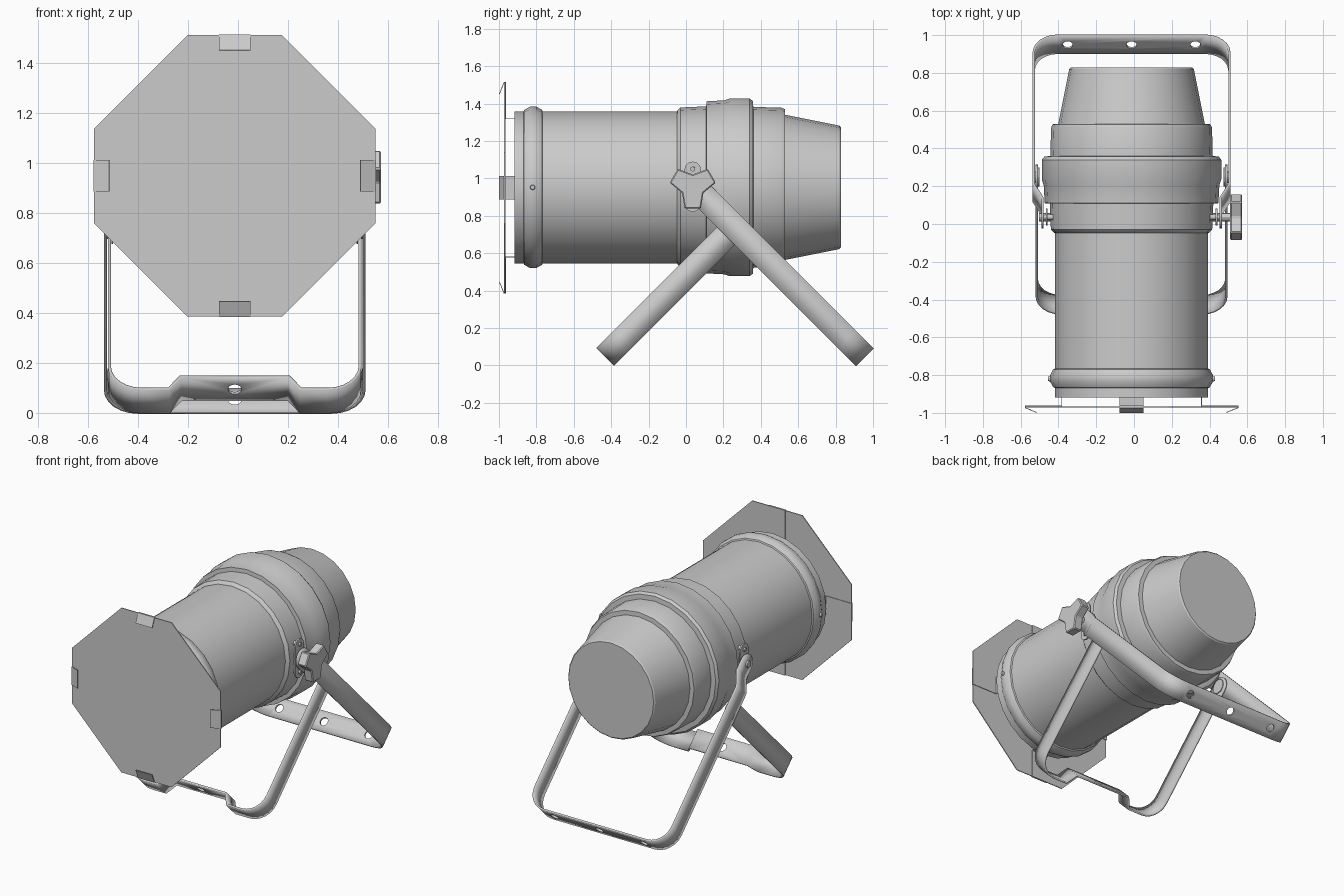
import bpy, bmesh, math
from mathutils import Vector, Matrix

if "Cube" in bpy.data.objects:
    bpy.data.objects.remove(bpy.data.objects["Cube"])

CX, CZ = -0.013, 0.952          # axis of the lamp body
PY, PZ = 0.036, 0.955           # tilt pivot
S = math.sqrt(0.5)


def finish(name, bm, smooth=True, recalc=True):
    if recalc:
        bmesh.ops.recalc_face_normals(bm, faces=bm.faces)
    me = bpy.data.meshes.new(name)
    bm.to_mesh(me)
    bm.free()
    ob = bpy.data.objects.new(name, me)
    bpy.context.collection.objects.link(ob)
    if smooth:
        bpy.ops.object.select_all(action='DESELECT')
        ob.select_set(True)
        bpy.context.view_layer.objects.active = ob
        bpy.ops.object.shade_smooth_by_angle(angle=math.radians(30))
    return ob


def lathe(name, profile, n=24):
    """Revolve (y, r) points about the lamp axis and cap both ends."""
    bm = bmesh.new()
    rings = [[bm.verts.new((CX + r * math.cos(2 * math.pi * i / n), y,
                            CZ + r * math.sin(2 * math.pi * i / n)))
              for i in range(n)] for y, r in profile]
    for a, b in zip(rings, rings[1:]):
        for i in range(n):
            j = (i + 1) % n
            bm.faces.new((a[i], a[j], b[j], b[i]))
    bm.faces.new(rings[0])
    bm.faces.new(rings[-1])
    return finish(name, bm)


def prism_x(name, outline, x0, x1, inset=1.0, smooth=False, center=(PY, PZ)):
    """Extrude a (y, z) outline along x; the far end may be scaled."""
    bm = bmesh.new()
    cy, cz = center
    a = [bm.verts.new((CX + x0, cy + y, cz + z)) for y, z in outline]
    b = [bm.verts.new((CX + x1, cy + y * inset, cz + z * inset)) for y, z in outline]
    n = len(a)
    bm.faces.new(a)
    bm.faces.new(b)
    for i in range(n):
        bm.faces.new((a[i], a[(i + 1) % n], b[(i + 1) % n], b[i]))
    return finish(name, bm, smooth)


def circle(r, n=12):
    return [(r * math.cos(2 * math.pi * i / n), r * math.sin(2 * math.pi * i / n)) for i in range(n)]


def strip(name, pairs, thick, smooth=True):
    """Sheet metal strip from left/right edge point pairs."""
    bm = bmesh.new()
    vs = [(bm.verts.new(a), bm.verts.new(b)) for a, b in pairs]
    for p, q in zip(vs, vs[1:]):
        bm.faces.new((p[0], q[0], q[1], p[1]))
    ob = finish(name, bm, smooth, recalc=False)
    m = ob.modifiers.new("thickness", 'SOLIDIFY')
    m.thickness, m.offset = thick, 0
    m.use_even_offset = True
    return ob


def yoke(name, half, pivot, dy, holes, hole_t):
    """U-shaped bracket: half path of (x, t, half width), t runs down at 45 degrees."""
    path = half + [(-x, t, h) for x, t, h in reversed(half)]
    d, w = Vector((0, dy * S, -S)), Vector((0, S, dy * S))
    base = Vector((CX, *pivot))
    pairs = []
    for x, t, h in path:
        p = base + Vector((x, 0, 0)) + d * t
        pairs.append((p + w * h, p - w * h))
    ob = strip(name, pairs, 0.012)
    # bolt holes through the base
    bm = bmesh.new()
    for x in holes:
        rot = d.to_track_quat('Z', 'Y').to_matrix().to_4x4()
        bmesh.ops.create_cone(bm, cap_ends=True, segments=16, radius1=0.027, radius2=0.027, depth=0.1,
                              matrix=Matrix.Translation(base + Vector((x, 0, 0)) + d * hole_t) @ rot)
    cutter = finish(name + "_hole_cutter", bm, False)
    cutter.hide_render = True
    cutter.hide_set(True)
    cutter.display_type = 'WIRE'
    b = ob.modifiers.new("holes", 'BOOLEAN')
    b.object, b.operation, b.solver = cutter, 'DIFFERENCE', 'EXACT'
    return ob


HW = 0.067


def round_end(x):
    return [(x, -HW * math.cos(a), HW * math.sin(a)) for a in (0.15, 0.5, 0.9, 1.25, math.pi / 2)]


def corner(x, L, r=0.13, n=6):
    return [(x - r + r * math.cos(a), L - r + r * math.sin(a), HW)
            for a in (math.pi / 2 * i / n for i in range(n + 1))]


# lamp housing
lathe("housing", [
    (-0.60, 0.37), (-0.915, 0.395), (-0.918, 0.406), (-0.868, 0.406), (-0.865, 0.414),
    (-0.835, 0.431), (-0.80, 0.431), (-0.77, 0.415), (-0.766, 0.406), (-0.048, 0.406),
    (-0.045, 0.412), (-0.03, 0.427), (0.108, 0.433), (0.11, 0.46), (0.205, 0.465),
    (0.235, 0.475), (0.34, 0.475), (0.357, 0.462), (0.36, 0.43), (0.51, 0.426),
    (0.528, 0.418), (0.53, 0.388), (0.82, 0.33), (0.828, 0.322)])

# octagonal filter sheet
R, F = 0.5625, 0.19
octo = [(F, R), (R, F), (R, -F), (F, -R), (-F, -R), (-R, -F), (-R, F), (-F, R)]
bm = bmesh.new()
f = bm.faces.new([bm.verts.new((CX + x, -0.972, CZ - 0.003 + z)) for x, z in octo])
ext = bmesh.ops.extrude_face_region(bm, geom=[f])
bmesh.ops.translate(bm, vec=(0, 0.006, 0), verts=[v for v in ext["geom"] if isinstance(v, bmesh.types.BMVert)])
finish("filter_sheet", bm, False)

# four clips: body to sheet, out along it, folded over its edge
for k in range(4):
    a = k * math.pi / 2
    u = Vector((math.cos(a), 0, math.sin(a)))
    v = Vector((-math.sin(a), 0, math.cos(a))) * 0.0625
    o = Vector((CX, 0, CZ - 0.003))
    pairs = []
    for r, y in [(0.37, -0.89), (0.37, -0.964), (0.563, -0.964), (0.563, -0.973), (0.502, -0.998)]:
        p = o + u * r + Vector((0, y, 0))
        pairs.append((p + v, p - v))
    strip("filter_clip", pairs, 0.004, False)

# rear yoke with three holes, front yoke with a stepped base
L = 1.284
yoke("rear_yoke", round_end(0.472) + [(0.472, 0.07, HW), (0.518, 0.17, HW)] + corner(0.518, L),
     (0.044, 0.956), 1, (-0.338, 0, 0.338), L)
L = 0.956
yoke("front_yoke", round_end(0.502) + corner(0.502, L) + [(0.264, L, HW), (0.217, L - 0.07, HW)],
     (0.248, 0.725), -1, (0,), L - 0.07)

# side hardware, both sides
stadium = []
for i in range(7):
    a = math.pi * i / 6
    stadium.append((0.045 * math.cos(a), 0.09 + 0.045 * math.sin(a)))
stadium += [(-y, -z) for y, z in stadium]
for s in (1, -1):
    prism_x("pivot_plate", stadium, s * 0.444, s * 0.454)
    for dz in (-0.095, 0.095):
        prism_x("plate_screw", circle(0.016), s * 0.40, s * 0.465, 0.8, True, (PY, PZ + dz))
    prism_x("pivot_bolt", circle(0.022), s * 0.41, s * (0.53 if s > 0 else 0.49), 1, True)
    prism_x("yoke_rivet", circle(0.03), s * 0.49, s * 0.521, 1, True, (0.248, 0.725))
    prism_x("rivet_washer", circle(0.05), s * 0.488, s * 0.494, 1, True, (0.248, 0.725))
    prism_x("front_ring_screw", circle(0.016), s * 0.42, s * 0.442, 0.7, True, (-0.82, CZ))

# three-lobed tightening knob
lobes = []
for k in range(3):
    a = math.radians(-90 + 120 * k)
    for r, da in ((0.125, -20), (0.125, 20), (0.066, 60)):
        t = a + math.radians(da)
        lobes.append((r * math.cos(t), r * math.sin(t)))
knob = prism_x("tilt_knob", lobes, 0.522, 0.586)
bev = knob.modifiers.new("bevel", 'BEVEL')
bev.width, bev.segments = 0.006, 1
